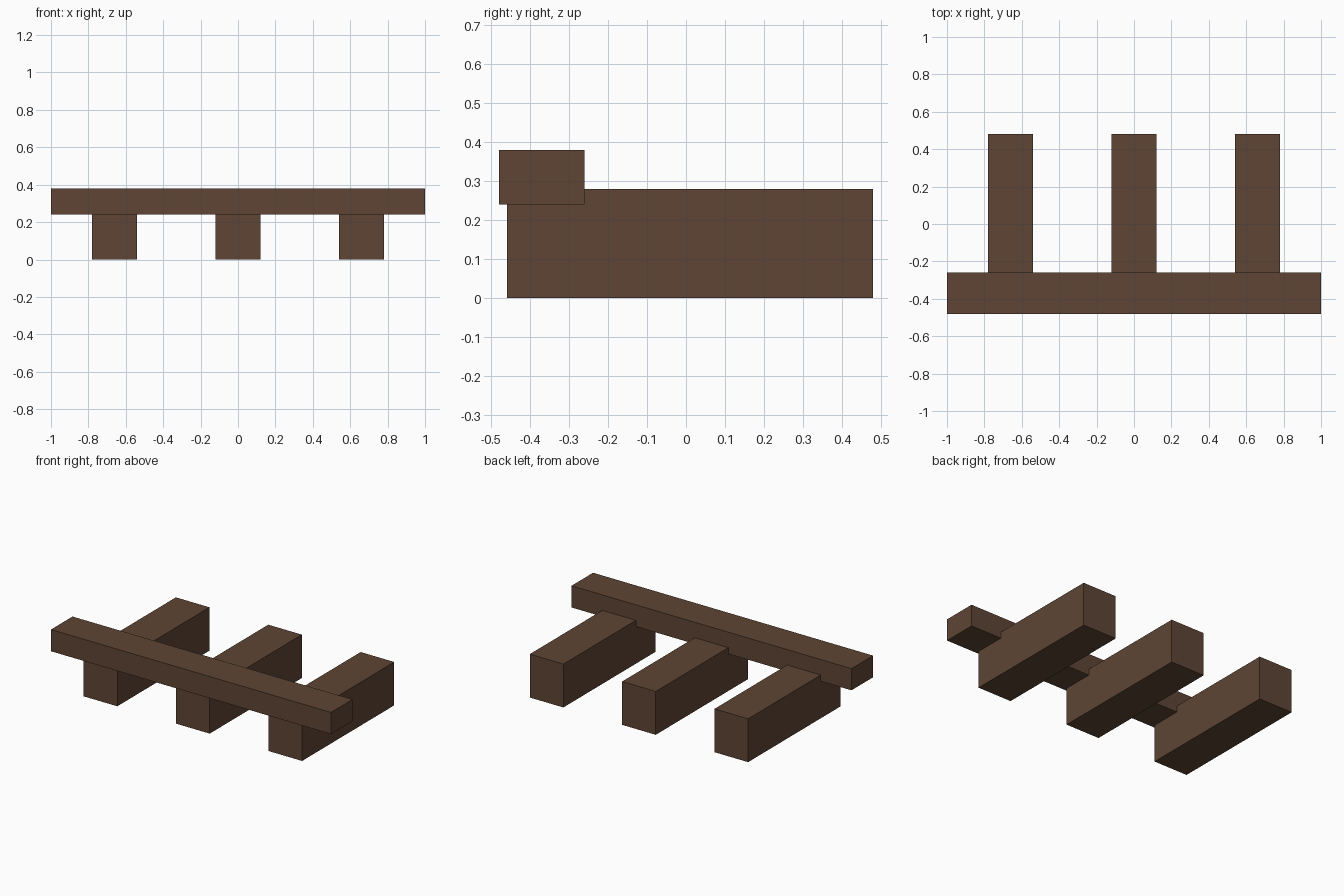
import bpy

if "Cube" in bpy.data.objects:
    bpy.data.objects.remove(bpy.data.objects["Cube"])

wood = bpy.data.materials.new("dark_brown_wood")
wood.diffuse_color = (0.112, 0.06, 0.035, 1.0)
wood.use_nodes = True
wood.node_tree.nodes["Principled BSDF"].inputs["Base Color"].default_value = wood.diffuse_color


def box(name, lo, hi):
    """Axis-aligned box between two corners."""
    center = [(a + b) / 2 for a, b in zip(lo, hi)]
    bpy.ops.mesh.primitive_cube_add(size=1, location=center)
    obj = bpy.context.object
    obj.name = name
    obj.scale = [b - a for a, b in zip(lo, hi)]
    bpy.ops.object.transform_apply(location=False, rotation=False, scale=True)
    obj.data.materials.append(wood)
    return obj


# Three sleepers running front to back
for name, x in (("left", -0.66), ("middle", 0.0), ("right", 0.66)):
    box(f"{name}_sleeper", (x - 0.12, -0.46, 0.0), (x + 0.12, 0.48, 0.28))

# Long beam let into the sleepers along the front edge
box("front_beam", (-1.0, -0.48, 0.24), (1.0, -0.26, 0.38))
